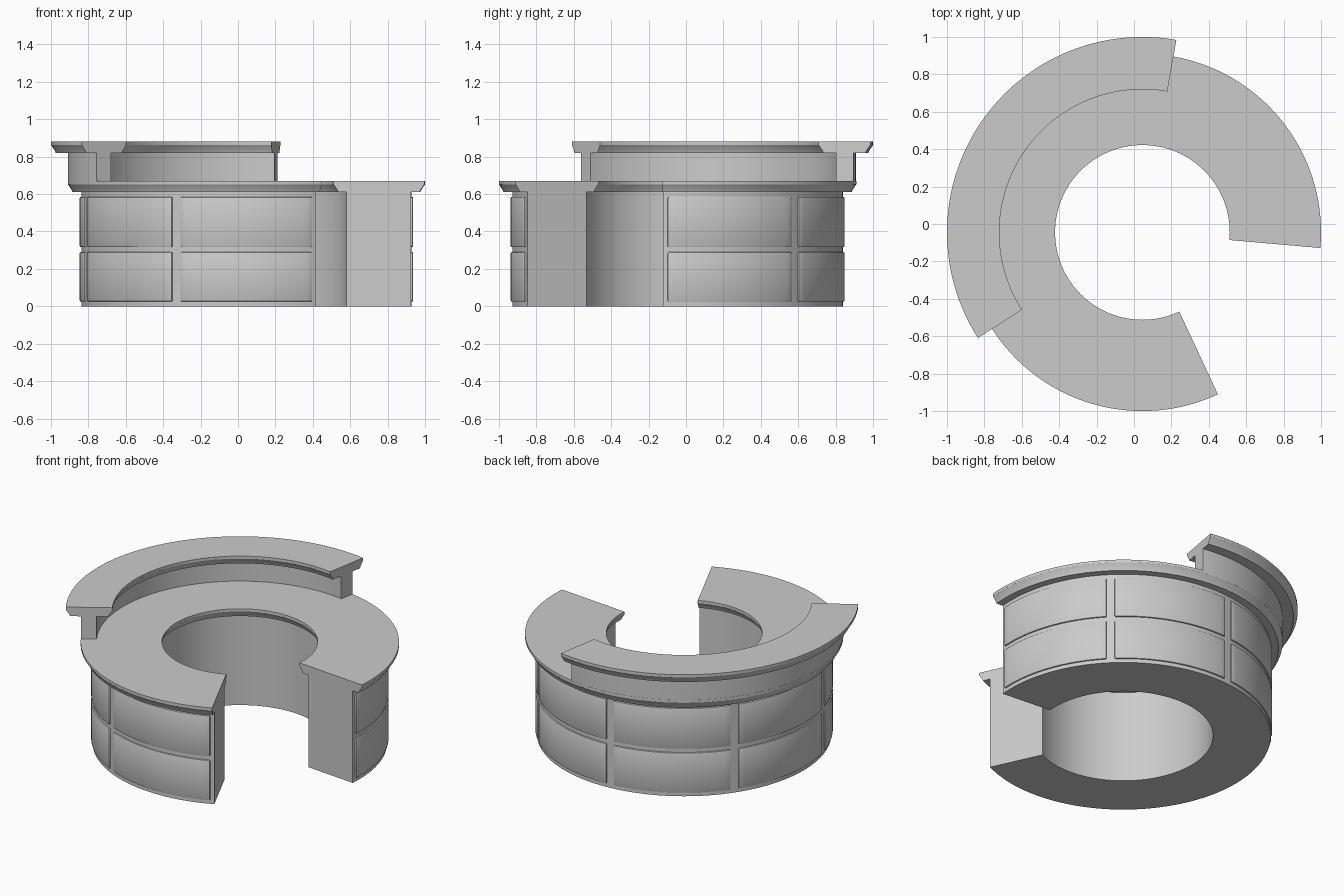
import bpy, bmesh
from math import radians, cos, sin, ceil

if "Cube" in bpy.data.objects:
    bpy.data.objects.remove(bpy.data.objects["Cube"])

CX, CY = 0.045, -0.045          # common centre of all arcs


def sweep(name, profile, a0, a1, step=2.5, bevel=0.0):
    """Sweep a closed (radius, z) profile around the centre from a0 to a1 degrees."""
    n = ceil((a1 - a0) / step)
    bm = bmesh.new()
    rings = []
    for i in range(n + 1):
        a = radians(a0 + (a1 - a0) * i / n)
        rings.append([bm.verts.new((CX + r * cos(a), CY + r * sin(a), z)) for r, z in profile])
    k = len(profile)
    for p, q in zip(rings, rings[1:]):
        for j in range(k):
            bm.faces.new((p[j], p[(j + 1) % k], q[(j + 1) % k], q[j]))
    bm.faces.new(rings[0])
    bm.faces.new(rings[-1])
    bmesh.ops.recalc_face_normals(bm, faces=bm.faces)
    mesh = bpy.data.meshes.new(name)
    bm.to_mesh(mesh)
    bm.free()
    ob = bpy.data.objects.new(name, mesh)
    bpy.context.collection.objects.link(ob)
    bpy.ops.object.select_all(action='DESELECT')
    ob.select_set(True)
    bpy.context.view_layer.objects.active = ob
    if bevel:
        m = ob.modifiers.new("bevel", 'BEVEL')
        m.width, m.segments = bevel, 2
        m.limit_method, m.angle_limit = 'ANGLE', radians(40)
        bpy.ops.object.modifier_apply(modifier=m.name)
    bpy.ops.object.shade_smooth_by_angle(angle=radians(25))
    return ob


def box(r0, r1, z0, z1):
    return [(r0, z0), (r1, z0), (r1, z1), (r0, z1)]


def slab(r0, r1, z0, z1):
    """Worktop section: thin vertical edge with an undercut chamfer."""
    c, e = 0.025, z1 - 0.018
    return [(r0 + c, z0), (r1 - c, z0), (r1 - c + 0.004, z0 + 0.012), (r1, e), (r1, z1),
            (r0, z1), (r0, e), (r0 + c - 0.004, z0 + 0.012)]


# Desk body and its worktop
START, END = -5, 295
sweep("desk_body", box(0.537, 0.883, 0, 0.612), START, END)
sweep("worktop", slab(0.467, 0.955, 0.61, 0.67), START, END)

# Raised ledge on a curved riser
sweep("ledge_riser", box(0.86, 0.954, 0.653, 0.822), 80, 212.7)
sweep("raised_ledge", slab(0.765, 1.045, 0.82, 0.88), 80, 212.7)

# Two rows of six raised front panels
for row, (z0, z1) in enumerate([(0.025, 0.29), (0.316, 0.585)]):
    for i in range(6):
        a = START + 50 * i
        sweep(f"panel_{row}_{i}", box(0.87, 0.892, z0, z1), a + 1.6, a + 48.4, bevel=0.007)
